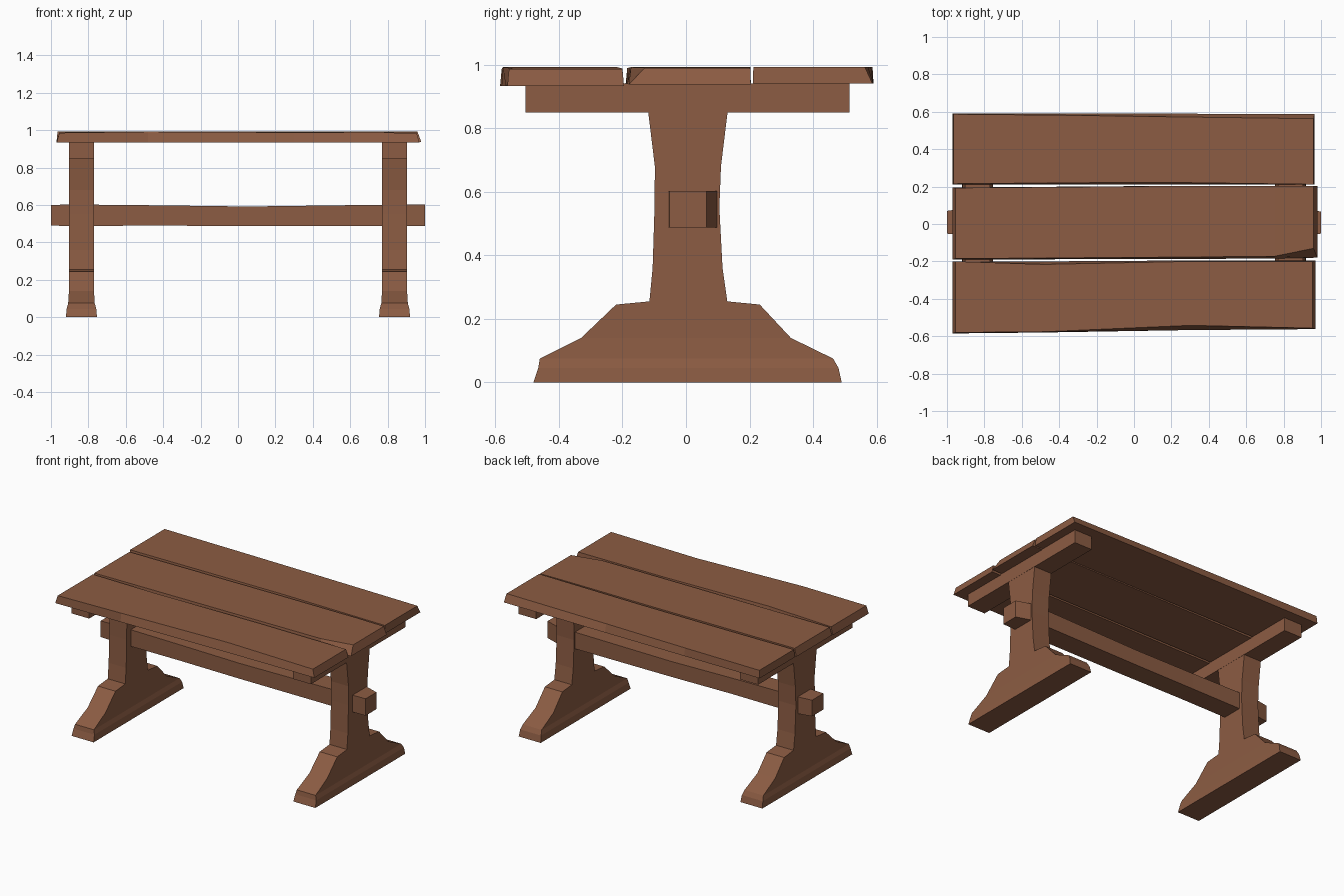
import bpy, bmesh

wood = bpy.data.materials.new("brown wood")
wood.diffuse_color = (0.262, 0.107, 0.056, 1)


def loft(name, rings):
    """Join a series of four-point rings into a closed, flat-shaded solid."""
    bm = bmesh.new()
    loops = [[bm.verts.new(p) for p in ring] for ring in rings]
    for a, b in zip(loops, loops[1:]):
        for i in range(4):
            j = (i + 1) % 4
            bm.faces.new((a[i], a[j], b[j], b[i]))
    bm.faces.new(loops[0])
    bm.faces.new(loops[-1])
    bmesh.ops.recalc_face_normals(bm, faces=bm.faces[:])
    mesh = bpy.data.meshes.new(name)
    bm.to_mesh(mesh)
    bm.free()
    mesh.materials.append(wood)
    obj = bpy.data.objects.new(name, mesh)
    bpy.context.collection.objects.link(obj)
    return obj


def upright(name, cx, levels):
    """Stack of rectangles: z, y min, y max, half thickness in x."""
    return loft(name, [[(cx - h, a, z), (cx + h, a, z), (cx + h, b, z), (cx - h, b, z)]
                       for z, a, b, h in levels])


def plank(name, z0, stations):
    """Hewn board: x bottom, x top, bottom y range, top y range, top z."""
    return loft(name, [[(xb, b0, z0), (xb, b1, z0), (xt, t1, z1), (xt, t0, z1)]
                       for xb, xt, b0, b1, t0, t1, z1 in stations])


# Trestle ends: flared foot, shoulder, waisted post, and the cleat under the top
trestle = [
    (0.00, -0.48, 0.49, 0.083), (0.045, -0.465, 0.48, 0.079),
    (0.075, -0.46, 0.463, 0.071), (0.14, -0.33, 0.33, 0.067),
    (0.245, -0.22, 0.232, 0.066), (0.255, -0.115, 0.13, 0.066),
    (0.36, -0.105, 0.115, 0.066), (0.55, -0.099, 0.105, 0.066),
    (0.68, -0.098, 0.11, 0.066), (0.86, -0.12, 0.132, 0.066)]
cleat = [(0.85, -0.505, 0.515, 0.067), (0.94, -0.505, 0.515, 0.067)]
for side, cx in (("left", -0.837), ("right", 0.837)):
    upright(side + "_trestle", cx, trestle)
    upright(side + "_cleat", cx, cleat)

# Long stretcher passing through both posts, with tapered ends
beam = [(-1.0, -0.052, 0.07, 0.49, 0.60), (-0.90, -0.055, 0.085, 0.488, 0.603),
        (-0.40, -0.055, 0.085, 0.49, 0.598), (0.05, -0.055, 0.09, 0.487, 0.592),
        (0.90, -0.055, 0.098, 0.488, 0.603), (1.0, -0.052, 0.065, 0.488, 0.603)]
loft("stretcher", [[(x, a, c), (x, b, c), (x, b, d), (x, a, d)] for x, a, b, c, d in beam])

# Three uneven tabletop boards
plank("back_plank", 0.94, [
    (-0.97, -0.965, 0.21, 0.59, 0.215, 0.587, 0.992),
    (-0.40, -0.40, 0.21, 0.59, 0.22, 0.582, 0.992),
    (0.20, 0.20, 0.21, 0.59, 0.222, 0.573, 0.993),
    (0.965, 0.96, 0.21, 0.587, 0.212, 0.563, 0.992)])
plank("middle_plank", 0.937, [
    (-0.97, -0.955, -0.19, 0.195, -0.185, 0.193, 0.989),
    (0.10, 0.10, -0.187, 0.203, -0.178, 0.202, 0.991),
    (0.75, 0.75, -0.185, 0.204, -0.173, 0.203, 0.992),
    (0.98, 0.96, -0.18, 0.204, -0.13, 0.202, 0.990)])
plank("front_plank", 0.933, [
    (-0.97, -0.955, -0.585, -0.2, -0.58, -0.2, 0.986),
    (-0.48, -0.48, -0.58, -0.2, -0.576, -0.216, 0.992),
    (0.30, 0.30, -0.567, -0.195, -0.542, -0.2, 0.988),
    (0.97, 0.955, -0.562, -0.195, -0.557, -0.2, 0.986)])
